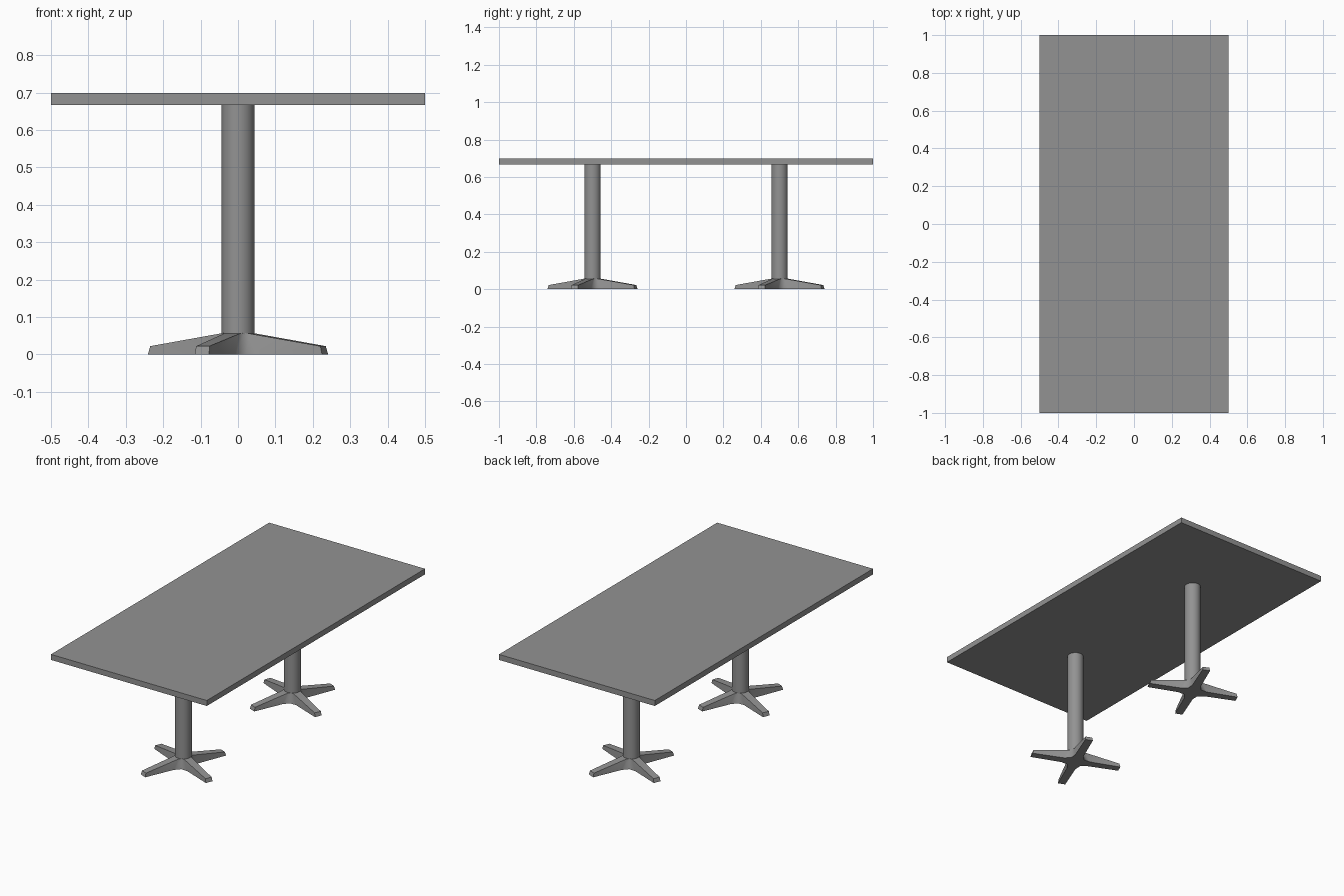
import bpy, bmesh, math
from mathutils import Matrix, Vector

cube = bpy.data.objects.get("Cube")
if cube:
    bpy.data.objects.remove(cube, do_unlink=True)

# Single grey finish
grey = bpy.data.materials.new("mid grey")
grey.use_nodes = True
colour = (0.29, 0.29, 0.29, 1)
grey.diffuse_color = colour
grey.node_tree.nodes["Principled BSDF"].inputs["Base Color"].default_value = colour


def finish(name, bm, location, smooth=None):
    bmesh.ops.recalc_face_normals(bm, faces=bm.faces)
    mesh = bpy.data.meshes.new(name)
    bm.to_mesh(mesh)
    bm.free()
    mesh.materials.append(grey)
    obj = bpy.data.objects.new(name, mesh)
    obj.location = location
    bpy.context.collection.objects.link(obj)
    if smooth:
        bpy.ops.object.select_all(action='DESELECT')
        obj.select_set(True)
        bpy.context.view_layer.objects.active = obj
        bpy.ops.object.shade_smooth_by_angle(angle=math.radians(smooth))
    return obj


def star_ring(bm, root, tip, valley):
    """One outline of the foot; each argument is (radius, half width, height)."""
    rings = []
    for k in range(4):
        turn = Matrix.Rotation(math.radians(90 * k - 22.5), 3, 'Z')
        r, w, z = root
        t, v, h = tip
        d = valley[0] * math.sqrt(0.5)
        points = [(r, -w, z), (t, -v, h), (t, v, h), (r, w, z), (d, d, valley[2])]
        rings.append([bm.verts.new(turn @ Vector(p)) for p in points])
    return rings


def star_foot(name, y):
    bm = bmesh.new()
    low = star_ring(bm, (0.075, 0.024, 0), (0.252, 0.021, 0), (0.053, 0, 0))
    high = star_ring(bm, (0.046, 0.023, 0.055), (0.246, 0.019, 0.022), (0.043, 0, 0.057))
    # Arms and hub, above and below
    for rings in (low, high):
        for arm in rings:
            bm.faces.new(arm[:4])
        bm.faces.new([arm[i] for arm in rings for i in (0, 3, 4)])
    # Side walls
    a, b = sum(low, []), sum(high, [])
    for i in range(len(a)):
        j = (i + 1) % len(a)
        bm.faces.new((a[i], a[j], b[j], b[i]))
    finish(name, bm, (0, y, 0), 50)


def post(name, y):
    bm = bmesh.new()
    bottom, top = 0.03, 0.67
    bmesh.ops.create_cone(bm, cap_ends=True, segments=32, radius1=0.044,
                          radius2=0.044, depth=top - bottom)
    finish(name, bm, (0, y, (top + bottom) / 2), 40)


# Tabletop slab
bm = bmesh.new()
bmesh.ops.create_cube(bm, size=1)
bmesh.ops.scale(bm, vec=(1, 2, 0.032), verts=bm.verts)
finish("tabletop", bm, (0, 0, 0.683))

# Two pedestals
for side, y in (("front", -0.5), ("back", 0.5)):
    post(side + "_post", y)
    star_foot(side + "_star_foot", y)
